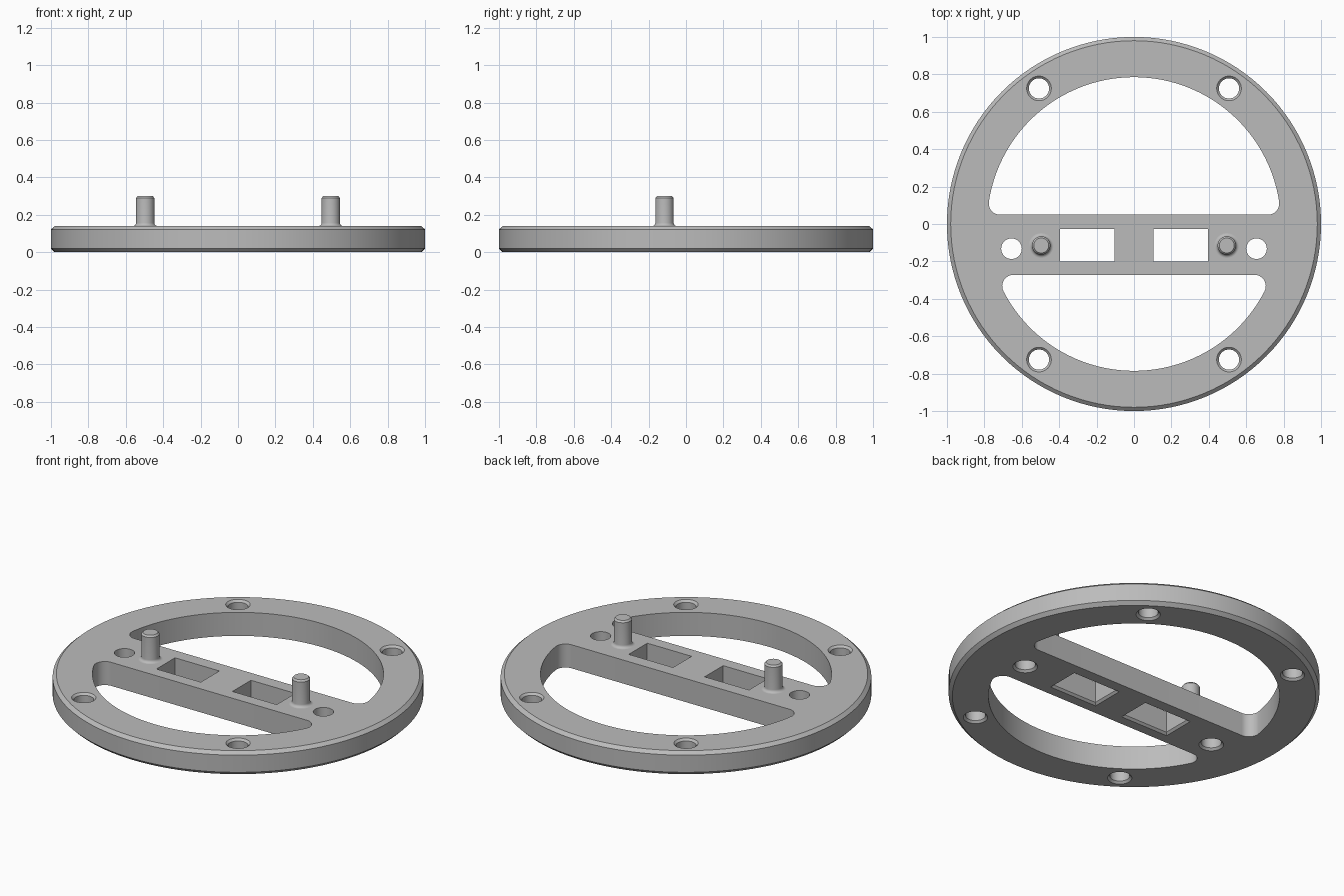
import bpy, bmesh
from math import pi, sin, cos, sqrt, atan2

cube = bpy.data.objects.get("Cube")
if cube:
    bpy.data.objects.remove(cube)

grey = bpy.data.materials.new("plain grey")
grey.use_nodes = True
colour = (0.5, 0.5, 0.5, 1)
grey.diffuse_color = colour
grey.node_tree.nodes["Principled BSDF"].inputs["Base Color"].default_value = colour

THICK = 0.14
OVER = 0.05      # how far cutters stick out of the plate
CHAMFER = 0.012


def arc(cx, cy, r, start, end, steps):
    return [(cx + r * cos(start + (end - start) * i / steps),
             cy + r * sin(start + (end - start) * i / steps)) for i in range(steps + 1)]


def circle(cx, cy, r, steps=48):
    return arc(cx, cy, r, 0, 2 * pi, steps)[:-1]


def rectangle(cx, cy, w, h):
    return [(cx - w, cy - h), (cx + w, cy - h), (cx + w, cy + h), (cx - w, cy + h)]


def loft(name, sections):
    """Closed solid through a list of (outline, height)."""
    bm = bmesh.new()
    rings = [[bm.verts.new((x, y, z)) for x, y in outline] for outline, z in sections]
    bm.faces.new(rings[0][::-1])
    bm.faces.new(rings[-1])
    for low, high in zip(rings, rings[1:]):
        for i in range(len(low)):
            j = (i + 1) % len(low)
            bm.faces.new((low[i], low[j], high[j], high[i]))
    bmesh.ops.recalc_face_normals(bm, faces=bm.faces)
    mesh = bpy.data.meshes.new(name)
    bm.to_mesh(mesh)
    bm.free()
    obj = bpy.data.objects.new(name, mesh)
    mesh.materials.append(grey)
    bpy.context.collection.objects.link(obj)
    return obj


def activate(obj):
    bpy.ops.object.select_all(action="DESELECT")
    obj.select_set(True)
    bpy.context.view_layer.objects.active = obj


def cut(target, sections):
    cutter = loft("cutter", sections)
    cutter.hide_render = True
    mod = target.modifiers.new("cut", "BOOLEAN")
    mod.operation = "DIFFERENCE"
    mod.solver = "EXACT"
    mod.object = cutter
    activate(target)
    bpy.ops.object.modifier_apply(modifier=mod.name)
    bpy.data.objects.remove(cutter)


def chamfered(shape, bottom=True, top=False):
    """Cutter sections whose mouth flares; shape(grow) gives the outline."""
    low = [(shape(CHAMFER + OVER), -OVER), (shape(0), CHAMFER)]
    high = [(shape(0), THICK - CHAMFER), (shape(CHAMFER + OVER), THICK + OVER)]
    return ((low if bottom else [(shape(0), -OVER)])
            + (high if top else [(shape(0), THICK + OVER)]))


def window(flat, side, radius=0.785, r=0.06):
    """Circle segment beyond the line y = side * flat, corners rounded."""
    cy = flat + r
    cx = sqrt((radius - r) ** 2 - cy ** 2)
    a = atan2(cy, cx)
    pts = (arc(cx, cy, r, -pi / 2, a, 12)
           + arc(0, 0, radius, a, pi - a, 80)[1:-1]
           + arc(-cx, cy, r, pi - a, 1.5 * pi, 12))
    return [(x, side * y) for x, y in pts]


# Round plate with chamfered rims
plate = loft("round_plate", [(circle(0, 0, r, 128), z) for r, z in
                             ((0.98, 0), (1, 0.02), (1, THICK - 0.018), (0.98, THICK))])

# Two large windows either side of the crossbar
for flat, side in ((0.05, 1), (0.272, -1)):
    outline = window(flat, side)
    cut(plate, [(outline, -OVER), (outline, THICK + OVER)])

for s in (-1, 1):
    # Rim screw holes
    for y in (-0.725, 0.725):
        cut(plate, chamfered(lambda g: circle(s * 0.508, y, 0.054 + g), top=True))
    # Crossbar holes and rectangular slots
    cut(plate, chamfered(lambda g: circle(s * 0.655, -0.132, 0.055 + g)))
    cut(plate, chamfered(lambda g: rectangle(s * 0.25, -0.114, 0.146 + g, 0.087 + g)))

# Pegs with a flared foot and chamfered tip
FOOT = 0.017
flare = [(0.049 + FOOT * (1 - sin(t)), THICK + FOOT * (1 - cos(t)))
         for t in (pi / 2 * i / 6 for i in range(7))]
profile = [(0.066, THICK - 0.02)] + flare + [(0.049, 0.29), (0.04, 0.3)]
pegs = [loft(name, [(circle(s * 0.496, -0.115, r), z) for r, z in profile])
        for name, s in (("left_peg", 1), ("right_peg", -1))]

for obj in [plate] + pegs:
    activate(obj)
    bpy.ops.object.shade_smooth_by_angle(angle=pi / 6)
